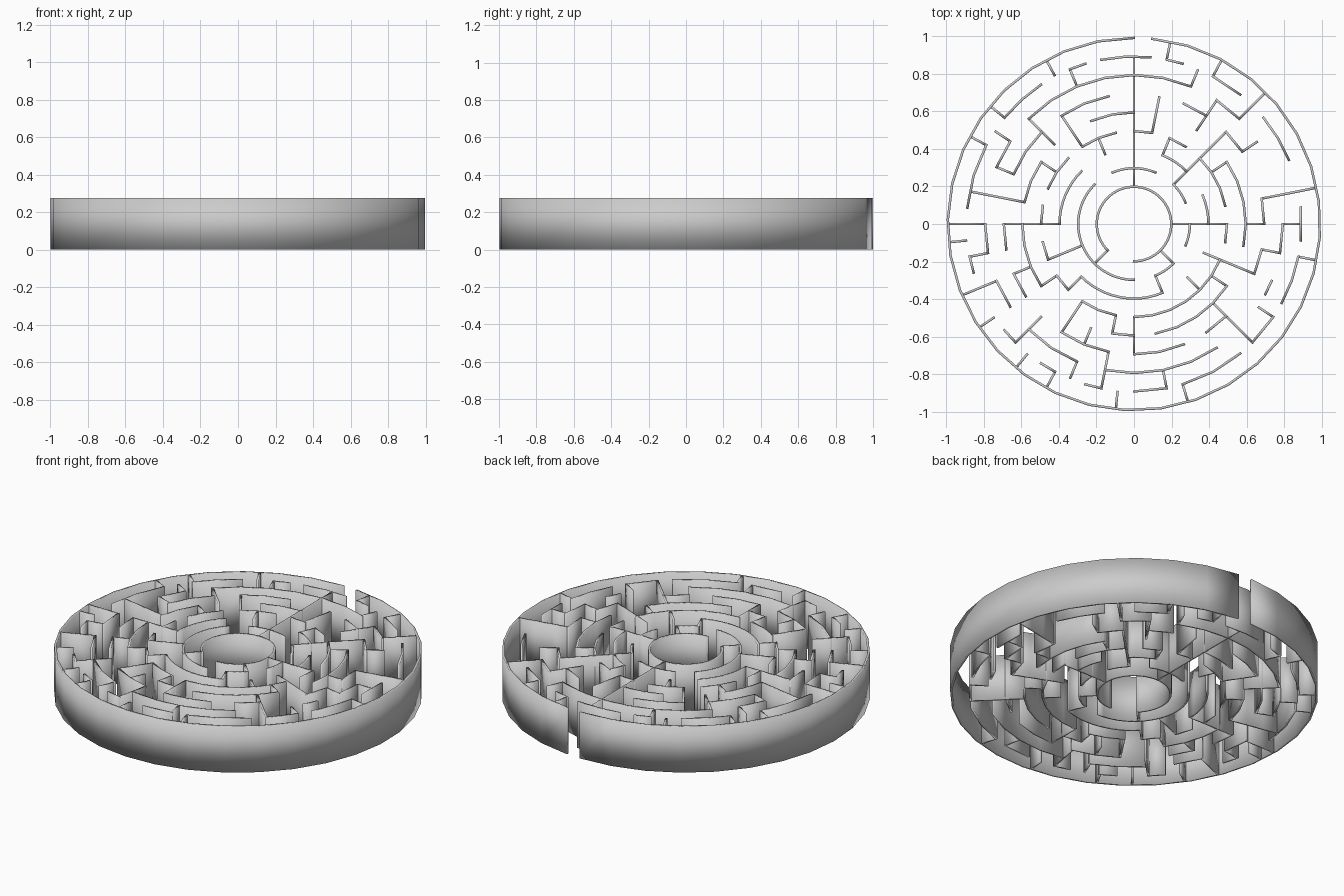
import bpy, bmesh, math

if "Cube" in bpy.data.objects:
    bpy.data.objects.remove(bpy.data.objects["Cube"])

PITCH = 0.0993          # spacing between rings
UNIT = math.tau / 64    # angular cell size
HALF = 0.0065           # half wall thickness
HEIGHT = 0.275


def polar(r, a, z):
    return (r * math.cos(a), r * math.sin(a), z)


def strip(bm, sections):
    """Skin a closed box through a row of 4-point cross-sections."""
    rows = [[bm.verts.new(p) for p in s] for s in sections]
    for s, t in zip(rows, rows[1:]):
        for i in range(4):
            j = (i + 1) % 4
            bm.faces.new((s[i], s[j], t[j], t[i]))
    bm.faces.new(rows[0][::-1])
    bm.faces.new(rows[-1])


def add_arc(bm, ring, a0, a1):
    r = ring * PITCH
    n = max(1, math.ceil((a1 - a0) / (1 if ring < 5 else 2)))
    secs = []
    for i in range(n + 1):
        a = (a0 + (a1 - a0) * i / n) * UNIT
        if i == 0:
            a -= HALF / r
        if i == n:
            a += HALF / r
        secs.append([polar(r - HALF, a, 0), polar(r + HALF, a, 0),
                     polar(r + HALF, a, HEIGHT), polar(r - HALF, a, HEIGHT)])
    strip(bm, secs)


def add_spoke(bm, angle, k0, k1):
    a = angle * UNIT
    dx, dy = -math.sin(a) * HALF, math.cos(a) * HALF
    secs = []
    for k in range(k0, k1 + 1):
        x, y, _ = polar(k * PITCH, a, 0)
        secs.append([(x - dx, y - dy, 0), (x + dx, y + dy, 0),
                     (x + dx, y + dy, HEIGHT), (x - dx, y - dy, HEIGHT)])
    strip(bm, secs)


def finish(bm, name):
    """Make the object; the thin walls are smooth all round, rims included."""
    bmesh.ops.recalc_face_normals(bm, faces=bm.faces)
    for f in bm.faces:
        f.smooth = True
    me = bpy.data.meshes.new(name)
    bm.to_mesh(me)
    bm.free()
    bpy.context.collection.objects.link(bpy.data.objects.new(name, me))


# Curved walls: ring number -> (start, end) in angular cells, counter-clockwise
inner_arcs = {
    2: [(-16, 40)],
    3: [(4, 8), (12, 20), (24, 48), (52, 56), (-4, 0)],
    4: [(0, 4), (8, 12), (24, 32), (40, 52)],
    5: [(-2, 0), (2, 8), (10, 12), (14, 16), (18, 22), (24, 28), (30, 32),
        (34, 36), (38, 40), (42, 46), (48, 60)],
    6: [(-2, 6), (16, 20), (26, 30), (32, 38), (46, 48), (50, 58)],
}
outer_arcs = {
    7: [(0, 2), (6, 8), (10, 12), (18, 22), (24, 28), (32, 34), (36, 38),
        (42, 46), (48, 52), (54, 56), (60, 62)],
    8: [(8, 10), (12, 24), (26, 28), (32, 34), (36, 38), (40, 44), (46, 54),
        (59, 60), (62, 64)],
    9: [(-1, 1), (4, 7), (9, 11), (13, 14), (15, 18), (19, 20), (22, 25),
        (27, 31), (34, 35), (39, 40), (42, 43), (45, 46), (48, 50), (51, 55),
        (56, 58), (59, 62)],
}
# Outer rim with its doorway
rim = {10: [(16, 79)]}

# Straight walls: (inner ring, outer ring) -> angular positions
spokes = {
    (2, 9): [16], (2, 5): [0], (2, 3): [40, 56], (3, 4): [52], (3, 7): [8],
    (3, 5): [36], (4, 5): [12, 20, 40, 56], (4, 7): [32, 60],
    (5, 6): [6, 26, 38, 46, 58], (5, 7): [14, 22, 42, 48],
    (6, 7): [0, 36, 44], (6, 8): [10, 24], (6, 9): [30, 56],
    (7, 8): [6, 28, 62], (7, 9): [40, 46], (7, 10): [2],
    (8, 9): [0, 12, 20, 26, 34, 44, 50, 58], (8, 10): [8, 32, 36],
    (9, 10): [11, 14, 21, 25, 27, 33, 38, 41, 43, 47, 51, 62],
}

for name, table in (("inner_curved_walls", inner_arcs),
                    ("outer_curved_walls", outer_arcs), ("outer_rim", rim)):
    bm = bmesh.new()
    for ring, spans in table.items():
        for a0, a1 in spans:
            add_arc(bm, ring, a0, a1)
    finish(bm, name)

bm = bmesh.new()
for (k0, k1), angles in spokes.items():
    for a in angles:
        add_spoke(bm, a, k0, k1)
finish(bm, "radial_walls")
